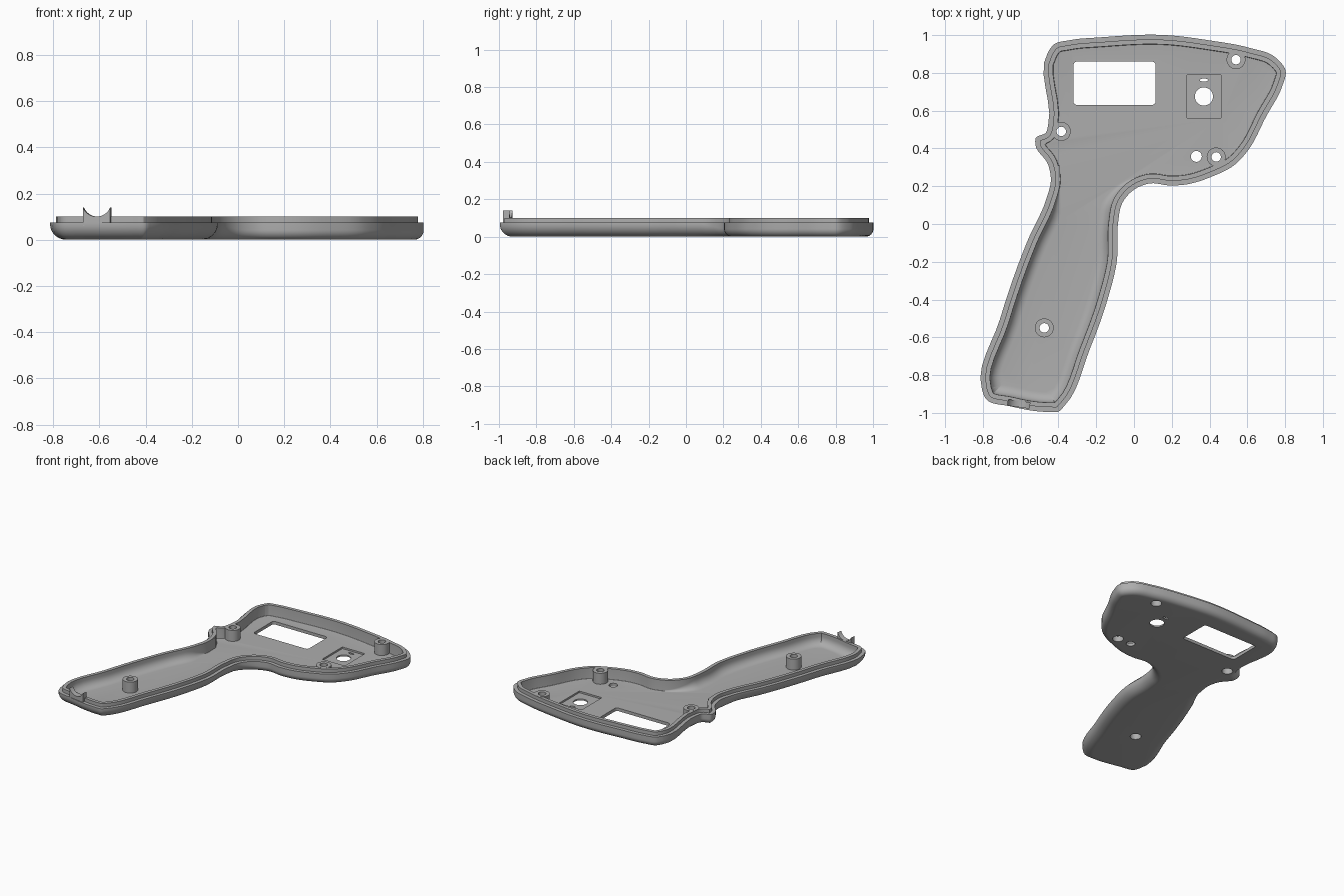
import bpy
import math
from mathutils import Vector

old_cube = bpy.data.objects.get("Cube")
if old_cube:
    bpy.data.objects.remove(old_cube, do_unlink=True)

plastic = bpy.data.materials.new("grey plastic")
plastic.use_nodes = True
plastic.diffuse_color = (0.42, 0.42, 0.42, 1)
plastic.node_tree.nodes["Principled BSDF"].inputs["Base Color"].default_value = plastic.diffuse_color

# Control points of the case outline, clockwise from the upper left corner
OUTLINE = [
    (-.455, .91), (-.425, .95), (-.34, .973), (-.18, .988), (.17, 1), (.4, .972), (.61, .933),
    (.745, .885), (.803, .81), (.785, .73), (.7, .57), (.6, .385), (.535, .315), (.41, .25),
    (.28, .21), (.19, .204), (.085, .215), (.005, .185), (-.06, .115), (-.085, 0), (-.09, -.19),
    (-.14, -.4), (-.235, -.665), (-.37, -.965), (-.4, -.993), (-.44, -.995), (-.655, -.965),
    (-.785, -.925), (-.805, -.875), (-.71, -.505), (-.56, -.08), (-.465, .13), (-.44, .235),
    (-.455, .315), (-.522, .42), (-.52, .455), (-.465, .485), (-.455, .52)]


def smooth_loop(points, steps):
    """Closed spline through the points, with chord-length tangents."""
    pts = [Vector(p) for p in points]
    n = len(pts)
    tangents = []
    for i, p in enumerate(pts):
        a, b = p - pts[i - 1], pts[(i + 1) % n] - p
        la, lb = a.length, b.length
        tangents.append((a * lb / la + b * la / lb) / (la + lb))
    loop = []
    for i, p in enumerate(pts):
        q = pts[(i + 1) % n]
        length = (q - p).length
        for k in range(steps):
            t = k / steps
            h = t * t * (3 - 2 * t)
            loop.append(p * (1 - h) + q * h + length * t * (1 - t)
                        * (tangents[i] * (1 - t) - tangents[(i + 1) % n] * t))
    return loop


LOOP = smooth_loop(OUTLINE, 6)
COUNT = len(LOOP)
NORMALS = []
for i in range(COUNT):
    d = (LOOP[(i + 1) % COUNT] - LOOP[i - 1]).normalized()
    NORMALS.append(Vector((d.y, -d.x)))
# 0 in the head, 1 in the grip
GRIP = [min(1, max(0, (.2 - p.y) / .12)) for p in LOOP]


def inset_ring(offsets, heights):
    """Inset the outline, collapsing folded points onto the nearest good one."""
    moved = [p + n * o for p, n, o in zip(LOOP, NORMALS, offsets)]
    good = [min((m - p).length for p in LOOP) > o * .97 - .0001
            for m, o in zip(moved, offsets)]
    ring = []
    for i in range(COUNT):
        step = next(s for s in range(COUNT) if good[i - s] or good[(i + s) % COUNT])
        j = i - step if good[i - step] else (i + step) % COUNT
        ring.append((moved[j].x, moved[j].y, heights[i]))
    return ring


def mix(head, grip):
    return [head + (grip - head) * t for t in GRIP]


def make_object(name, verts, faces):
    mesh = bpy.data.meshes.new(name)
    mesh.from_pydata(verts, [], faces)
    obj = bpy.data.objects.new(name, mesh)
    bpy.context.collection.objects.link(obj)
    mesh.materials.append(plastic)
    return obj


def loft(name, rings):
    """Skin a stack of rings and cap both ends, skipping repeated points."""
    index, verts, faces = {}, [], []

    def add_face(points):
        ids = []
        for p in points:
            key = tuple(round(c, 4) for c in p)
            if key not in index:
                index[key] = len(verts)
                verts.append(p)
            if index[key] not in ids:
                ids.append(index[key])
        if len(ids) > 2:
            faces.append(ids)

    for a, b in zip(rings, rings[1:]):
        for i in range(len(a)):
            j = (i + 1) % len(a)
            add_face([a[i], a[j], b[j], b[i]])
    add_face(rings[0][::-1])
    add_face(rings[-1])
    return make_object(name, verts, faces)


def prism(name, outline, low, high):
    return loft(name, [[(x, y, z) for x, y in outline] for z in (low, high)])


def circle(x, y, rx, ry=None, sides=32):
    ry = ry or rx
    return [(x + rx * math.cos(math.tau * k / sides), y + ry * math.sin(math.tau * k / sides))
            for k in range(sides)]


def rounded_rectangle(x, y, half_w, half_h, r):
    points = []
    for quarter, (sx, sy) in enumerate([(1, 1), (-1, 1), (-1, -1), (1, -1)]):
        for k in range(6):
            a = math.pi / 2 * (quarter + k / 5)
            points.append((x + sx * (half_w - r) + r * math.cos(a),
                           y + sy * (half_h - r) + r * math.sin(a)))
    return points


def cut(targets, cutter):
    for obj in targets:
        mod = obj.modifiers.new("cut", 'BOOLEAN')
        mod.operation, mod.solver, mod.object = 'DIFFERENCE', 'EXACT', cutter
        bpy.context.view_layer.objects.active = obj
        bpy.ops.object.modifier_apply(modifier=mod.name)
    bpy.data.objects.remove(cutter, do_unlink=True)


# Shell: rounded underside, stepped rim, then the hollow inside
FLOOR, RIM, LIP = .022, .075, .1
rings = []
for k in range(9):
    a = math.pi / 2 * k / 8
    s, c = 1 - math.sin(a), 1 - math.cos(a)
    rings.append(inset_ring(mix(.042 * s, .07 * s), mix(.042 * c, .068 * c)))
for offset, height in [(0, RIM), (.025, RIM), (.025, LIP), (.05, LIP)]:
    rings.append(inset_ring([offset] * COUNT, [height] * COUNT))
for k in range(8):
    a = math.pi / 2 * k / 7
    s, c = 1 - math.sin(a), 1 - math.cos(a)
    rings.append(inset_ring(mix(.05 + .004 * c, .05 + .055 * c),
                            mix(FLOOR + .004 * s, FLOOR + .055 * s)))
shell = loft("case_shell", rings)

# Screw bosses, bored through and counterbored from below
parts = [shell]
BOSSES = {"head_top": (.54, .87), "head_rear": (-.385, .49),
          "head_front": (.435, .355), "grip": (-.475, -.55)}
for label, (x, y) in BOSSES.items():
    boss = prism(label + "_screw_boss", circle(x, y, .05), .008, LIP + .001)
    parts.append(boss)
    cut([shell, boss], prism("bore", circle(x, y, .025), -.1, .3))
    cut([shell, boss], prism("counterbore", circle(x, y, .036), -.1, .04))

# Sensor pocket, screen window and small openings
cut([shell], prism("pocket", rounded_rectangle(.37, .675, .09, .115, .004), .01, .06))
for outline in (rounded_rectangle(-.103, .745, .218, .115, .02), circle(.37, .675, .048),
                circle(.37, .762, .022, .008), circle(.33, .358, .029)):
    cut([shell], prism("opening", outline, -.1, .3))

# Cable saddle at the end of the grip, with a round scoop
arc = []
for k in range(17):
    x = .06 - .12 * k / 16
    arc.append((x, .165 - math.sqrt(.065 ** 2 - x * x)))
profile = [(-.06, .06), (.06, .06)] + arc
saddle = loft("cable_saddle", [[(x, y, z) for x, z in profile] for y in (.017, -.017)])
saddle.location = (-.61, -.953, 0)
saddle.rotation_euler.z = math.radians(-8)
parts.append(saddle)

# Small rib beside the trigger notch
parts.append(prism("trigger_rib", rounded_rectangle(-.403, .265, .012, .045, .004), .01, LIP - .002))

# Shade smoothly, keeping hard edges
bpy.ops.object.select_all(action='DESELECT')
for obj in parts:
    obj.select_set(True)
bpy.context.view_layer.objects.active = shell
bpy.ops.object.shade_smooth_by_angle(angle=math.radians(30))
